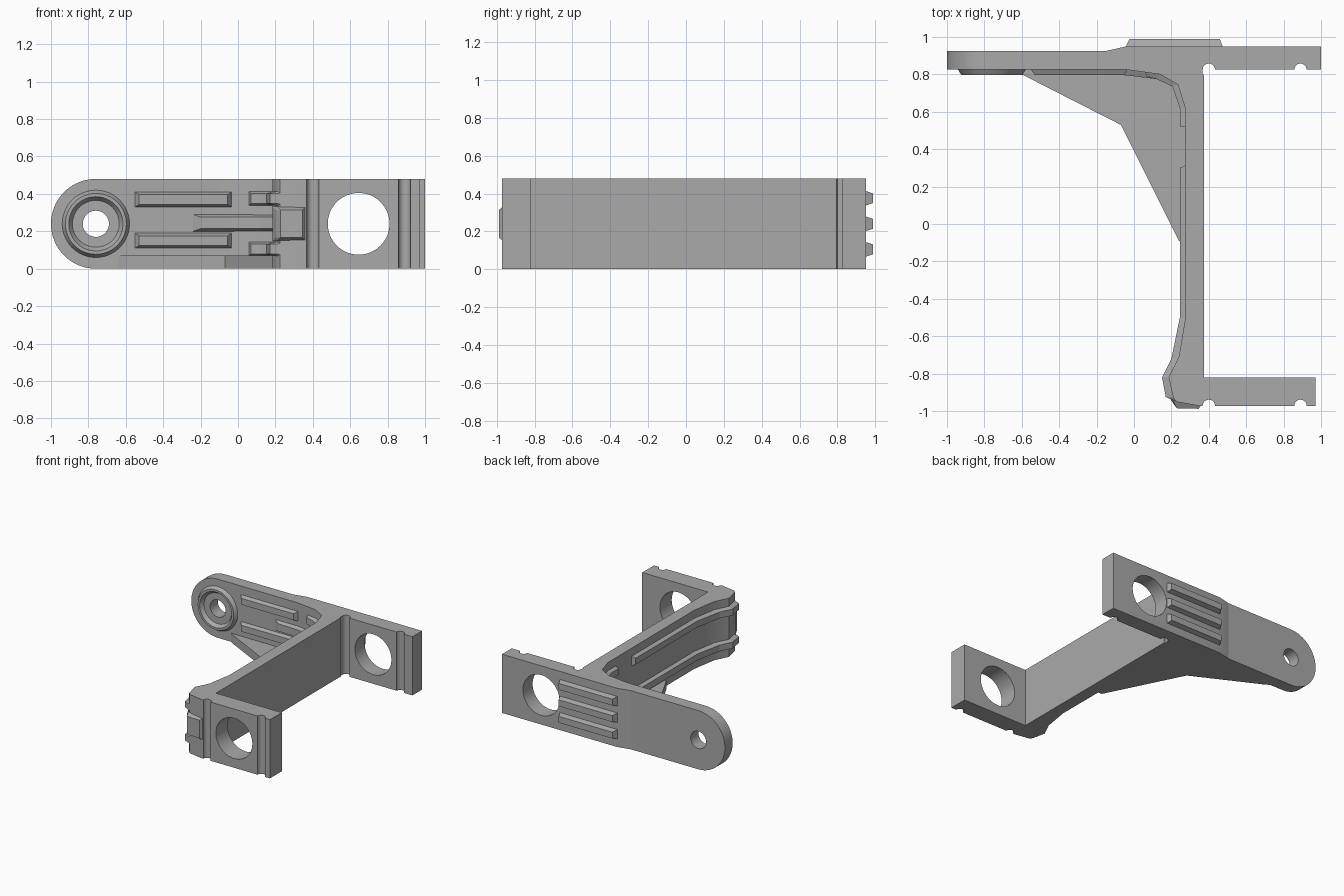
import bpy, bmesh
from math import cos, sin, pi, radians

if "Cube" in bpy.data.objects:
    bpy.data.objects.remove(bpy.data.objects["Cube"], do_unlink=True)

H = 0.48          # bracket height
MID = H / 2
FACE = 0.825      # front plane of the rear arm
FRONT = -0.972    # front plane of the front arm

grey = bpy.data.materials.new("plain grey")
grey.use_nodes = True
grey.diffuse_color = (0.4, 0.4, 0.4, 1)
grey.node_tree.nodes["Principled BSDF"].inputs["Base Color"].default_value = (0.4, 0.4, 0.4, 1)


def finish(name, bm):
    bmesh.ops.recalc_face_normals(bm, faces=bm.faces)
    mesh = bpy.data.meshes.new(name)
    bm.to_mesh(mesh)
    bm.free()
    mesh.materials.append(grey)
    ob = bpy.data.objects.new(name, mesh)
    bpy.context.collection.objects.link(ob)
    return ob


def prism(name, points, offset):
    """Extrude a closed 3D outline by an offset vector."""
    bm = bmesh.new()
    face = bm.faces.new([bm.verts.new(p) for p in points])
    new = bmesh.ops.extrude_face_region(bm, geom=[face])["geom"]
    bmesh.ops.translate(bm, vec=offset, verts=[v for v in new if isinstance(v, bmesh.types.BMVert)])
    return finish(name, bm)


def rib(name, base, tip, z, half=0.04, bevel=0.014):
    """Raised rib with sloping sides, following a base path and a tip path."""
    bm = bmesh.new()
    rings = []
    for (bx, by), (tx, ty) in zip(base, tip):
        rings.append([bm.verts.new(p) for p in (
            (bx, by, z - half), (tx, ty, z - half + bevel),
            (tx, ty, z + half - bevel), (bx, by, z + half))])
    for a, b in zip(rings, rings[1:]):
        for i in range(4):
            j = (i + 1) % 4
            bm.faces.new((a[i], a[j], b[j], b[i]))
    bm.faces.new(rings[0])
    bm.faces.new(rings[-1])
    return finish(name, bm)


def drill(ob, x, radius):
    """Round hole through an object along y."""
    bpy.ops.mesh.primitive_cylinder_add(vertices=64, radius=radius, depth=3,
                                        location=(x, 0, MID), rotation=(pi / 2, 0, 0))
    cutter = bpy.context.object
    cutter.hide_render = True
    cutter.data.materials.append(grey)
    mod = ob.modifiers.new("hole", "BOOLEAN")
    mod.object, mod.operation, mod.solver = cutter, "DIFFERENCE", "EXACT"
    bpy.context.view_layer.objects.active = ob
    bpy.ops.object.modifier_apply(modifier=mod.name)
    bpy.data.objects.remove(cutter, do_unlink=True)


def smooth(ob):
    bpy.ops.object.select_all(action="DESELECT")
    ob.select_set(True)
    bpy.context.view_layer.objects.active = ob
    bpy.ops.object.shade_smooth_by_angle(angle=radians(25))


def groove(x, y, r=0.033, n=10):
    """Half-round notch, running from left to right into a front face."""
    return [(x - r * cos(pi * i / n), y + r * sin(pi * i / n)) for i in range(n + 1)]


# Main body: web, both right-hand arms and their grooves
corner = [(-0.04, FACE), (0.14, 0.8), (0.235, 0.745), (0.273, 0.62)]
bulge = [(0.275, -0.5), (0.24, -0.71), (0.185, -0.82), (0.21, -0.93), (0.225, -0.95)]
outline = ([(-0.15, FACE)] + corner + bulge + [(0.345, FRONT)]
           + groove(0.4, FRONT) + groove(0.89, FRONT)
           + [(0.97, FRONT), (0.97, -0.82), (0.375, -0.82), (0.375, 0.795), (0.367, 0.8)]
           + groove(0.4, FACE) + groove(0.89, FACE)
           + [(1, FACE), (1, 0.95), (-0.04, 0.95), (-0.15, 0.925)])
body = prism("bracket_body", [(x, y, 0) for x, y in outline], (0, 0, H))
drill(body, 0.645, 0.165)
smooth(body)

# Left arm with a rounded end and bolt hole
EYE = -0.76
arc = [(EYE - MID * sin(pi * i / 32), MID + MID * cos(pi * i / 32)) for i in range(33)]
arm = prism("left_arm", [(x, FACE, z) for x, z in [(-0.15, 0), (-0.15, H)] + arc], (0, 0.1, 0))
drill(arm, EYE, 0.07)
smooth(arm)

# Raised collar around the bolt hole
bm = bmesh.new()
profile = [(0.18, FACE), (0.163, 0.797), (0.145, 0.797), (0.125, FACE)]
N = 48
loops = [[bm.verts.new((EYE + r * cos(2 * pi * i / N), y, MID + r * sin(2 * pi * i / N)))
          for i in range(N)] for r, y in profile]
for k in range(4):
    a, b = loops[k], loops[(k + 1) % 4]
    for i in range(N):
        j = (i + 1) % N
        bm.faces.new((a[i], a[j], b[j], b[i]))
smooth(finish("bolt_collar", bm))

# Gusset plate along the bottom
gusset = [(-0.64, FACE), (-0.6, 0.8), (-0.07, 0.53), (0.24, -0.09), (0.29, -0.09), (0.29, FACE)]
prism("gusset", [(x, y, 0) for x, y in gusset], (0, 0, 0.07))

# Ribs in the inner corner, on the left arm and along the web
bend_base = [(0.14, 0.805), (0.24, 0.75), (0.278, 0.62), (0.278, 0.52)]
bend_tip = [(0.12, 0.775), (0.205, 0.735), (0.245, 0.62), (0.245, 0.52)]
rail_base = [(0.278, 0.315), (0.278, -0.5), (0.245, -0.71), (0.19, -0.82), (0.215, -0.93), (0.26, -0.955)]
rail_tip = [(0.245, 0.3), (0.245, -0.5), (0.2, -0.72), (0.15, -0.82), (0.17, -0.925), (0.21, -0.945)]
for side, z in (("lower", 0.105), ("upper", 0.375)):
    rib(side + "_bend_rib", [(0.055, 0.817)] + bend_base, [(0.07, 0.788)] + bend_tip, z)
    rib(side + "_web_rail", rail_base, rail_tip, z)
for side, z in (("lower", 0.15), ("upper", 0.37)):
    rib(side + "_arm_rib", [(-0.55, FACE), (-0.035, FACE)], [(-0.53, 0.797), (-0.055, 0.797)], z)
rib("middle_bend_rib", [(-0.24, FACE), (-0.04, FACE)] + bend_base,
    [(-0.2, 0.8), (-0.04, 0.795)] + bend_tip, 0.245, 0.045)

# Catch on the front corner
rib("front_catch", [(0.185, -0.9), (0.21, -0.945), (0.363, -0.965)],
    [(0.2, -0.945), (0.228, -0.985), (0.345, -0.988)], 0.24, 0.092, 0.018)

# Three grip ribs on the back
for i, z in enumerate((0.105, 0.24, 0.375)):
    rib(f"back_rib_{i + 1}", [(-0.045, 0.945), (0.475, 0.945)], [(-0.025, 0.988), (0.46, 0.988)], z)
